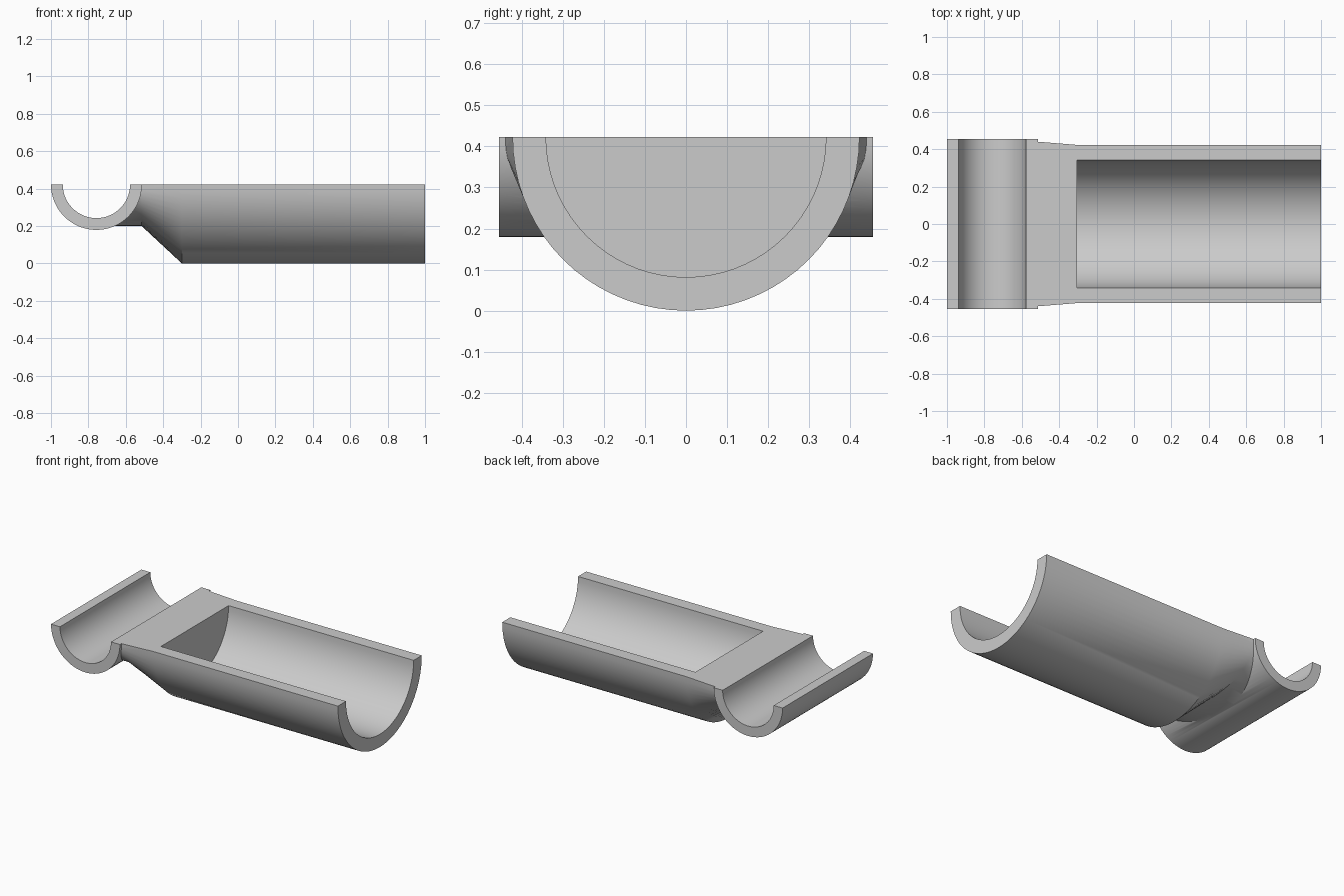
import bpy, bmesh
from math import sin, cos, pi, copysign
from mathutils import Vector

if "Cube" in bpy.data.objects:
    bpy.data.objects.remove(bpy.data.objects["Cube"], do_unlink=True)

TOP = 0.4225      # height of the flat rim and of both channel axes
SIDES = 72
CRADLE_X = -0.757

grey = bpy.data.materials.new("plain grey")
grey.use_nodes = True
grey.diffuse_color = (0.6, 0.6, 0.6, 1)
grey.node_tree.nodes["Principled BSDF"].inputs["Base Color"].default_value = (0.6, 0.6, 0.6, 1)


def section(half_width, depth, power=2.0):
    """Closed rounded cross-section as (across, up) pairs."""
    pts = []
    for i in range(SIDES):
        a = 2 * pi * i / SIDES
        c, s = cos(a), sin(a)
        pts.append((copysign(abs(c) ** (2 / power), c) * half_width,
                    copysign(abs(s) ** (2 / power), s) * depth))
    return pts


def loft(name, stations, along_y=False):
    """Skin a solid through (position, section) stations along x or y."""
    bm = bmesh.new()
    rings = []
    for pos, pts in stations:
        rings.append([bm.verts.new((CRADLE_X + u, pos, TOP + v) if along_y
                                   else (pos, u, TOP + v)) for u, v in pts])
    for r0, r1 in zip(rings, rings[1:]):
        for i in range(SIDES):
            j = (i + 1) % SIDES
            bm.faces.new((r0[i], r0[j], r1[j], r1[i]))
    bm.faces.new(rings[0])
    bm.faces.new(rings[-1])
    bmesh.ops.recalc_face_normals(bm, faces=bm.faces)
    mesh = bpy.data.meshes.new(name)
    bm.to_mesh(mesh)
    bm.free()
    mesh.materials.append(grey)
    ob = bpy.data.objects.new(name, mesh)
    bpy.context.collection.objects.link(ob)
    return ob


def combine(target, other, operation):
    """Apply a boolean and discard the helper."""
    bpy.ops.object.select_all(action='DESELECT')
    bpy.context.view_layer.objects.active = target
    target.select_set(True)
    mod = target.modifiers.new(operation, 'BOOLEAN')
    mod.operation = operation
    mod.solver = 'EXACT'
    mod.object = other
    bpy.ops.object.modifier_apply(modifier=mod.name)
    bpy.data.objects.remove(other, do_unlink=True)


# Long trough with its tapered neck
neck = section(0.44, TOP - 0.2, 2.4)
barrel = section(TOP, TOP)
body = loft("trough_with_cross_cradle",
            [(CRADLE_X, neck), (-0.515, neck), (-0.3, barrel), (1.0, barrel)])

# Cross cradle
cradle = section(0.243, 0.243)
combine(body, loft("cradle", [(-0.455, cradle), (0.455, cradle)], True), 'UNION')

# Hollow out both channels
bore = section(0.341, 0.341)
combine(body, loft("trough_bore", [(-0.305, bore), (1.2, bore)]), 'DIFFERENCE')
groove = section(0.18, 0.18)
combine(body, loft("cradle_bore", [(-0.7, groove), (0.7, groove)], True), 'DIFFERENCE')

# Slice off everything above the rim
bpy.ops.mesh.primitive_cube_add(size=4, location=(0, 0, TOP + 2))
combine(body, bpy.context.object, 'DIFFERENCE')

bpy.ops.object.select_all(action='DESELECT')
bpy.context.view_layer.objects.active = body
body.select_set(True)
bpy.ops.object.shade_smooth_by_angle(angle=pi / 6)
